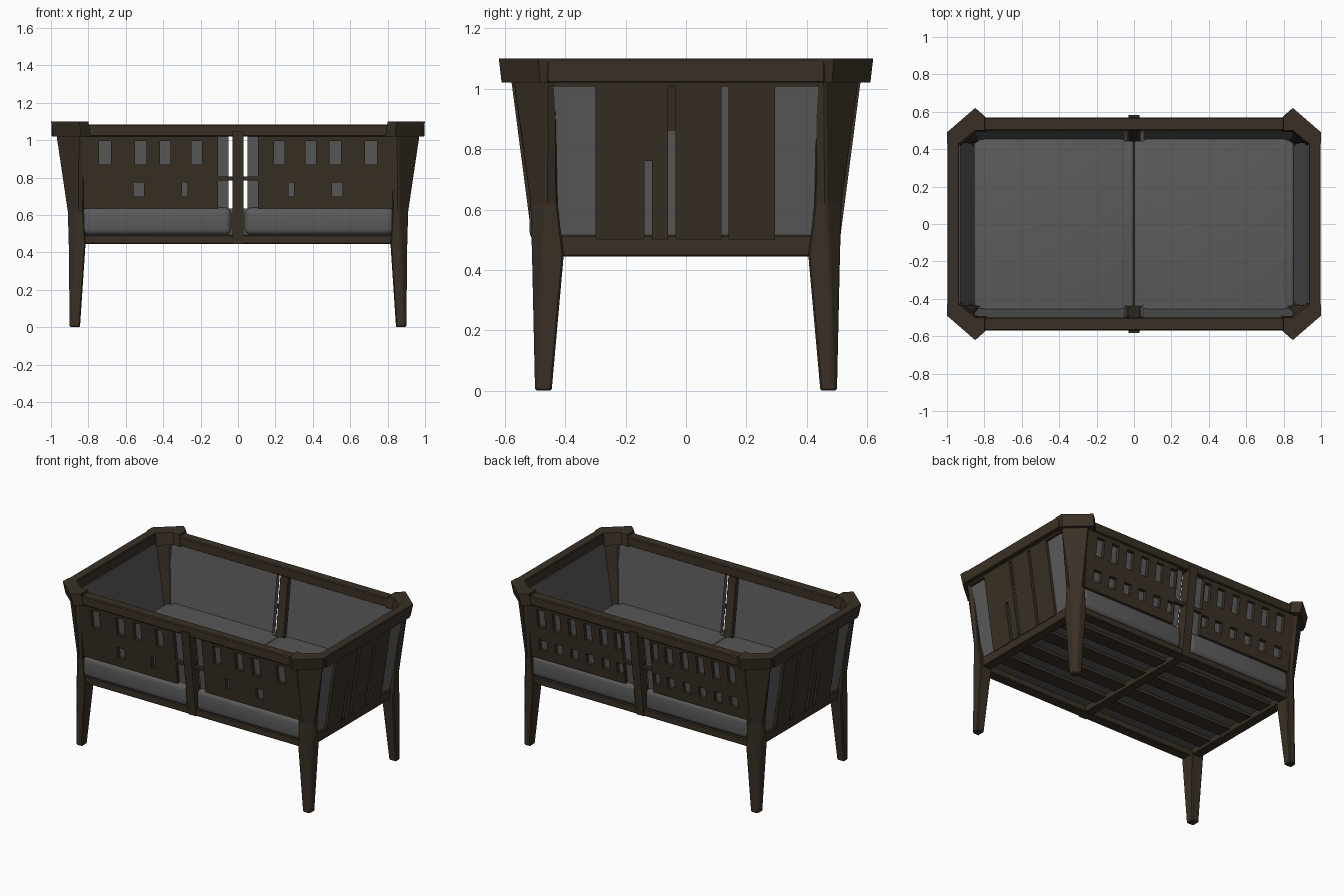
import bpy, bmesh, math

if "Cube" in bpy.data.objects:
    bpy.data.objects.remove(bpy.data.objects["Cube"])


def material(name, rgb):
    m = bpy.data.materials.new(name)
    m.diffuse_color = (*rgb, 1)
    m.use_nodes = True
    m.node_tree.nodes["Principled BSDF"].inputs["Base Color"].default_value = m.diffuse_color
    return m


WOOD = material("dark brown wood", (0.042, 0.030, 0.019))
CLOTH = material("grey cloth", (0.105, 0.105, 0.105))


def loft(name, sections, mat, bevel=0.0, segments=1):
    """Solid through stacked loops of points with equal counts."""
    bm = bmesh.new()
    rings = [[bm.verts.new(p) for p in s] for s in sections]
    n = len(rings[0])
    for a, b in zip(rings, rings[1:]):
        for i in range(n):
            j = (i + 1) % n
            bm.faces.new((a[i], a[j], b[j], b[i]))
    bm.faces.new(rings[0])
    bm.faces.new(rings[-1])
    bmesh.ops.recalc_face_normals(bm, faces=bm.faces)
    me = bpy.data.meshes.new(name)
    bm.to_mesh(me)
    bm.free()
    ob = bpy.data.objects.new(name, me)
    bpy.context.collection.objects.link(ob)
    me.materials.append(mat)
    if bevel:
        mod = ob.modifiers.new("rounding", "BEVEL")
        mod.width, mod.segments = bevel, segments
        if segments > 1:
            for p in me.polygons:
                p.use_smooth = True
    return ob


def box(name, x0, x1, y0, y1, z0, z1, mat=WOOD, bevel=0.0, segments=1):
    ring = [(x0, y0), (x1, y0), (x1, y1), (x0, y1)]
    return loft(name, [[(x, y, z) for x, y in ring] for z in (z0, z1)], mat, bevel, segments)


def wall(name, axis, side, u0, u1, z0, z1, inner, outer, mat=WOOD):
    """Plate on an outward leaning wall; depths are given at z = 0.5."""
    lean = 0.13 if axis == "y" else 0.15
    sections = []
    for z in (z0, z1):
        ring = []
        for u, d in ((u0, inner), (u1, inner), (u1, outer), (u0, outer)):
            d = side * (d + lean * (z - 0.5))
            ring.append((u, d, z) if axis == "y" else (d, u, z))
        sections.append(ring)
    return loft(name, sections, mat)


# Tapered legs that widen into slanted corner posts
leg_sections = [
    (0.00, [(.90, .445), (.90, .487), (.887, .50), (.845, .50), (.845, .445)]),
    (0.45, [(.905, .405), (.905, .475), (.87, .51), (.815, .51), (.815, .405)]),
    (0.62, [(.91, .425), (.91, .465), (.86, .515), (.825, .515), (.835, .435)]),
    (1.03, [(.94, .43), (.975, .46), (.855, .575), (.82, .545), (.88, .48)]),
]
# Corner blocks of the top rim
corner = [(1, .43), (1, .49), (.85, .62), (.80, .575), (.80, .50), (.85, .50), (.935, .43)]
for sx in (-1, 1):
    for sy in (-1, 1):
        loft("leg", [[(sx * x, sy * y, z) for x, y in pts] for z, pts in leg_sections], WOOD, .006)
        loft("rim_corner", [[(sx * x * k, sy * y * k, z) for x, y in corner]
                            for z, k in ((1.02, .985), (1.10, 1))], WOOD)

# Top rails, bottom frame and centre posts
for s in (-1, 1):
    y0, y1 = sorted((s * .50, s * .57))
    box("long_top_rail", -.83, .83, y0, y1, 1.02, 1.085, WOOD, .006)
    x0, x1 = sorted((s * .935, s * .998))
    box("end_top_rail", x0, x1, -.46, .46, 1.02, 1.10, WOOD, .004)
    y0, y1 = sorted((s * .43, s * .50))
    box("long_bottom_rail", -.84, .84, y0, y1, .445, .492, WOOD, .005)
    x0, x1 = sorted((s * .82, s * .885))
    box("end_bottom_rail", x0, x1, -.44, .44, .445, .515, WOOD, .005)
    wall("centre_post", "y", s, -.03, .03, .445, 1.05, .44, .51)

# Support under the cushions
box("centre_beam", -.03, .03, -.45, .45, .447, .495)
for y in (-.29, -.1, .1, .29):
    box("bottom_slat", -.83, .83, y - .05, y + .05, .468, .492)

# Cushions with soft lips that bulge under the long walls
for s in (-1, 1):
    x0, x1 = sorted((s * .002, s * .855))
    box("seat_cushion", x0, x1, -.445, .445, .488, .635, CLOTH, .015, 3)
    x0, x1 = sorted((s * .035, s * .835))
    box("cushion_lip", x0, x1, -.518, .508, .492, .64, CLOTH, .035, 4)

# Long walls: cloth lining and a pierced wooden lattice
upper = [(.22, .028), (.39, .028), (.52, .03), (.71, .032)]
lower_front = [(.285, .015), (.53, .028)]
lower_back = [(.14, .025), (.25, .028), (.37, .028), (.49, .028), (.61, .028), (.73, .03)]


def bars(s, half, holes, z0, z1):
    edges = [.108] + [e for c, w in holes for e in (c - w, c + w)] + [.835]
    for a, b in zip(edges[::2], edges[1::2]):
        u0, u1 = sorted((half * a, half * b))
        wall("lattice_bar", "y", s, u0, u1, z0, z1, .465, .49)


for s in (-1, 1):
    for h in (-1, 1):
        a, b = sorted((h * .052, h * .86))
        wall("long_lining", "y", s, a, b, .60, 1.03, .435, .466, CLOTH)
        a, b = sorted((h * .108, h * .835))
        wall("lattice_top_band", "y", s, a, b, .995, 1.03, .465, .49)
        wall("lattice_low_band", "y", s, a, b, .635, .70, .465, .49)
        a, b = sorted((h * .108, h * .835))
        wall("lattice_middle_band", "y", s, a, b, .775, .87, .465, .49)
        a, b = sorted((h * .02, h * .12))
        wall("lattice_tie", "y", s, a, b, .785, .805, .465, .49)
        bars(s, h, upper if s < 0 else lower_back, .87, .995)
        bars(s, h, lower_front if s < 0 else lower_back, .70, .775)

# End walls: cloth lining and upright boards
for s in (-1, 1):
    wall("end_lining", "x", s, -.46, .46, .50, 1.03, .85, .872, CLOTH)
    for a, b in ((-.30, -.137), (-.113, -.06), (-.035, .118), (.14, .295)):
        wall("end_board", "x", s, a, b, .50, 1.03, .871, .89)
    wall("end_board_fill", "x", s, -.14, -.11, .76, 1.03, .871, .89)
    wall("end_board_cap", "x", s, -.07, -.03, .86, 1.03, .871, .876)
    wall("end_top_band", "x", s, -.44, .44, 1.008, 1.03, .871, .89)
